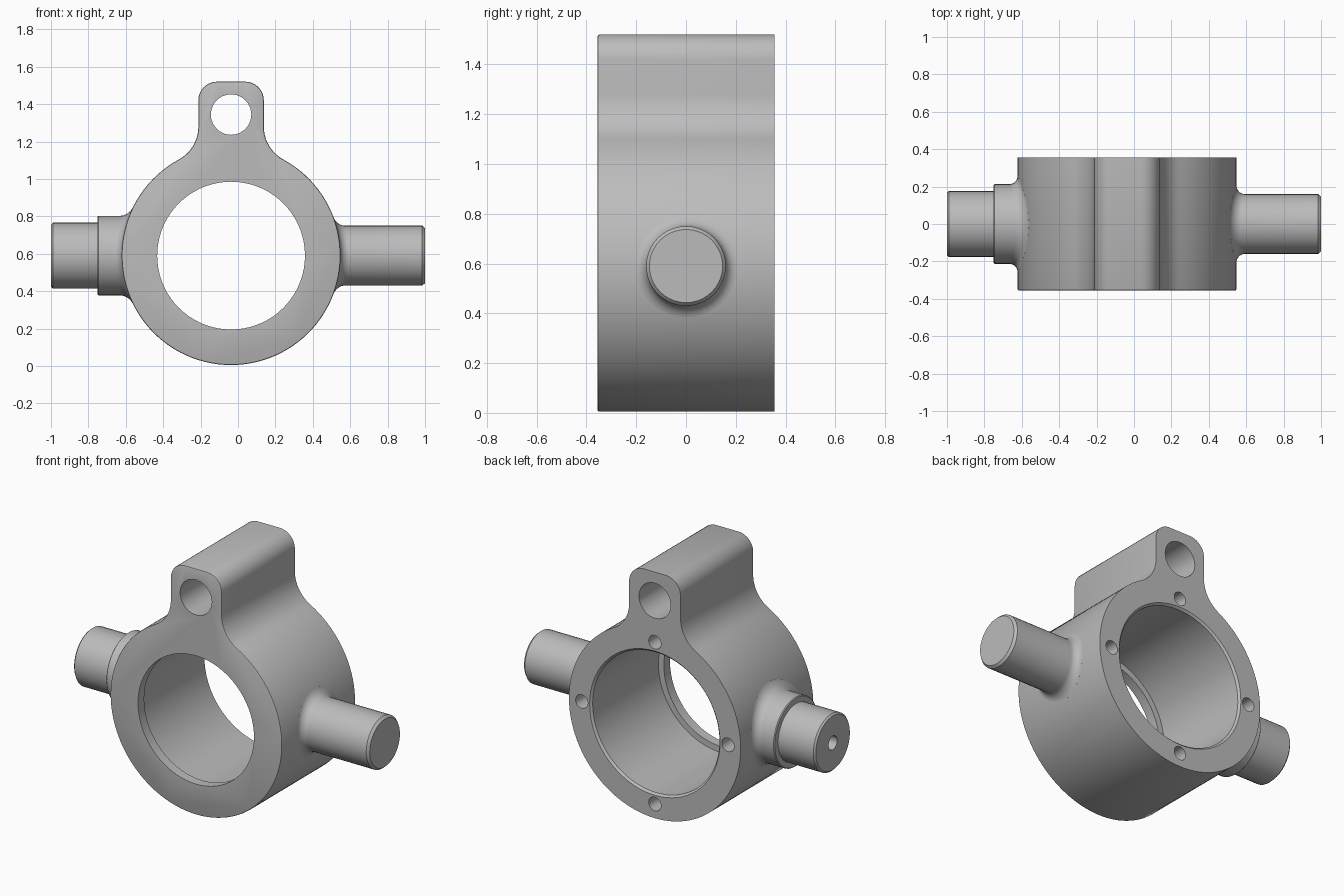
import bpy
import bmesh
import math
from math import cos, sin, pi, sqrt

if "Cube" in bpy.data.objects:
    bpy.data.objects.remove(bpy.data.objects["Cube"])

CX, CZ = -0.037, 0.59        # axis of the main bore
R = 0.585                    # outer radius of the housing
FRONT, BACK = -0.356, 0.356

steel = bpy.data.materials.new("plain grey metal")
steel.use_nodes = True
grey = (0.5, 0.5, 0.5, 1)
steel.diffuse_color = grey
steel.node_tree.nodes["Principled BSDF"].inputs["Base Color"].default_value = grey


def make_object(name, bm):
    bmesh.ops.recalc_face_normals(bm, faces=bm.faces)
    mesh = bpy.data.meshes.new(name)
    bm.to_mesh(mesh)
    bm.free()
    mesh.materials.append(steel)
    obj = bpy.data.objects.new(name, mesh)
    bpy.context.collection.objects.link(obj)
    return obj


def loft(name, rings):
    """Skin a list of equal-length point rings and cap both ends."""
    bm = bmesh.new()
    loops = [[bm.verts.new(p) for p in ring] for ring in rings]
    n = len(loops[0])
    for a, b in zip(loops, loops[1:]):
        for i in range(n):
            j = (i + 1) % n
            bm.faces.new((a[i], a[j], b[j], b[i]))
    bm.faces.new(loops[0])
    bm.faces.new(loops[-1])
    return make_object(name, bm)


def turned(name, x, z, profile, n):
    """Solid turned about a y axis from (y, radius) pairs."""
    return loft(name, [[(x + r * cos(2 * pi * i / n), y, z + r * sin(2 * pi * i / n))
                        for i in range(n)] for y, r in profile])


def smooth(obj):
    bpy.ops.object.select_all(action="DESELECT")
    obj.select_set(True)
    bpy.context.view_layer.objects.active = obj
    bpy.ops.object.shade_smooth_by_angle(angle=math.radians(30))


def arc(cx, cz, r, start, end, n):
    return [(cx + r * cos(start + (end - start) * i / n),
             cz + r * sin(start + (end - start) * i / n)) for i in range(n + 1)]


# Housing outline: ring, blended neck and rounded lug, mirrored about the bore axis
half, blend, corner, top = 0.175, 0.2, 0.1, 1.52 - CZ
bx = half + blend
bz = sqrt((R + blend) ** 2 - bx ** 2)
join = math.atan2(bz, bx)
side = arc(0, 0, R, -pi / 2, join, 44)
side += arc(bx, bz, blend, join + pi, pi, 10)[1:]
side += arc(half - corner, top - corner, corner, 0, pi / 2, 10)
outline = side + [(-x, z) for x, z in reversed(side[1:])]

bm = bmesh.new()
front = bm.faces.new([bm.verts.new((CX + x, FRONT, CZ + z)) for x, z in outline])
extruded = bmesh.ops.extrude_face_region(bm, geom=[front], use_keep_orig=True)
bmesh.ops.translate(bm, vec=(0, BACK - FRONT, 0),
                    verts=[v for v in extruded["geom"] if isinstance(v, bmesh.types.BMVert)])
bmesh.ops.recalc_face_normals(bm, faces=bm.faces)
rim = [e for e in bm.edges if all(v.co.y < FRONT + 0.001 for v in e.verts)]
bmesh.ops.bevel(bm, geom=rim, offset=0.008, segments=2, profile=0.5, affect="EDGES")
housing = make_object("housing", bm)

# Stepped bore, lug eye and four blind screw holes in the back face
cutters = [
    turned("bore_cutter", CX, CZ, [(FRONT - 0.1, 0.395), (FRONT + 0.06, 0.395),
                                   (FRONT + 0.06, 0.432), (BACK - 0.012, 0.432),
                                   (BACK, 0.444), (BACK + 0.1, 0.444)], 72),
    turned("eye_cutter", CX, 1.344, [(FRONT - 0.1, 0.108), (BACK + 0.1, 0.108)], 40),
]
for k in range(4):
    a = k * pi / 2
    cutters.append(turned("screw_hole_cutter", CX + 0.498 * cos(a), CZ + 0.498 * sin(a),
                          [(BACK - 0.2, 0.042), (BACK + 0.1, 0.042)], 20))

for cutter in cutters:
    cut = housing.modifiers.new("cut", "BOOLEAN")
    cut.operation = "DIFFERENCE"
    cut.solver = "EXACT"
    cut.object = cutter
    bpy.context.view_layer.objects.active = housing
    bpy.ops.object.modifier_apply(modifier=cut.name)
    bpy.data.objects.remove(cutter)
smooth(housing)


def trunnion(name, sign, radius, profile, fillet=0.045, n=40):
    """Side shaft with a fillet that follows the round housing wall."""
    angles = [2 * pi * i / n for i in range(n)]

    def wall_ring(r, out):
        return [(CX + sign * (sqrt(R * R - (r * sin(t)) ** 2) + out),
                 r * cos(t), CZ + r * sin(t)) for t in angles]

    rings = [wall_ring(radius + fillet, -0.03)]
    for k in range(9):
        a = k / 8 * pi / 2
        rings.append(wall_ring(radius + fillet * (1 - sin(a)), fillet * (1 - cos(a))))
    for x, r in profile:
        rings.append([(sign * x, r * cos(t), CZ + r * sin(t)) for t in angles])
    smooth(loft(name, rings))


# Plain shaft on the left, shouldered shaft with a drilled end on the right
trunnion("left_trunnion", 1, 0.16, [(0.985, 0.16), (1.0, 0.147)])
trunnion("right_trunnion", -1, 0.213,
         [(0.745, 0.213), (0.75, 0.208), (0.75, 0.176), (0.99, 0.176), (1.0, 0.166),
          (1.0, 0.042), (0.75, 0.042)])
